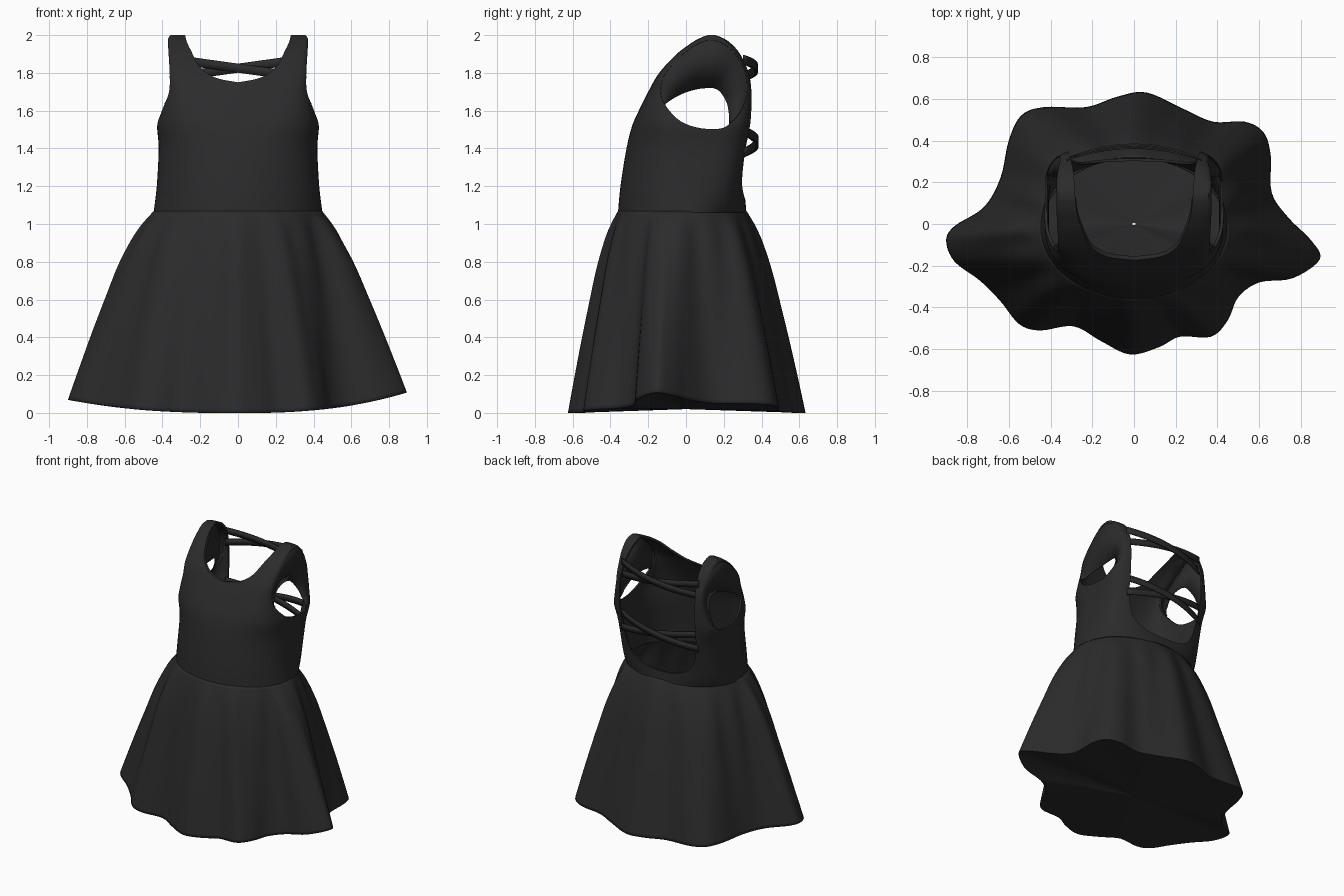
import bpy, bmesh, math
from mathutils import Vector

cube = bpy.data.objects.get("Cube")
if cube:
    bpy.data.objects.remove(cube)

fabric = bpy.data.materials.new("charcoal_fabric")
fabric.use_nodes = True
COLOUR = (0.024, 0.024, 0.024, 1)
fabric.diffuse_color = COLOUR
shader = fabric.node_tree.nodes["Principled BSDF"]
shader.inputs["Base Color"].default_value = COLOUR
shader.inputs["Roughness"].default_value = 0.9


def spline(points, steps, closed=False):
    """Smooth curve through the points."""
    pts = [Vector(p) for p in points]
    n = len(pts)
    pick = (lambda i: pts[i % n]) if closed else (lambda i: pts[max(0, min(n - 1, i))])
    out = []
    for i in range(n if closed else n - 1):
        a, b, c, d = (pick(i + k) for k in (-1, 0, 1, 2))
        for s in range(steps):
            t = s / steps
            out.append(b + (c - a) * t / 2 + (a - 2.5 * b + 2 * c - d / 2) * t * t
                       + (1.5 * (b - c) + (d - a) / 2) * t ** 3)
    return out if closed else out + [pts[-1]]


def lookup(table, t):
    """Linear interpolation in rows that start with their key."""
    for lo, hi in zip(table, table[1:]):
        if t <= hi[0]:
            k = max(0, (t - lo[0]) / (hi[0] - lo[0]))
            return [a + (b - a) * k for a, b in zip(lo, hi)][1:]
    return list(table[-1][1:])


def loft(name, rings, closed=True, caps=False):
    """Skin a list of equally long rings of points."""
    bm = bmesh.new()
    rows = [[bm.verts.new(p) for p in ring] for ring in rings]
    n = len(rows[0])
    for lower, upper in zip(rows, rows[1:]):
        for i in range(n if closed else n - 1):
            j = (i + 1) % n
            bm.faces.new((lower[i], lower[j], upper[j], upper[i]))
    if caps:
        bm.faces.new(rows[0])
        bm.faces.new(rows[-1])
    bmesh.ops.recalc_face_normals(bm, faces=bm.faces)
    mesh = bpy.data.meshes.new(name)
    bm.to_mesh(mesh)
    bm.free()
    mesh.materials.append(fabric)
    obj = bpy.data.objects.new(name, mesh)
    bpy.context.collection.objects.link(obj)
    return obj


def finish(obj, thickness=0, angle=40):
    if thickness:
        mod = obj.modifiers.new("cloth", 'SOLIDIFY')
        mod.thickness = thickness
    bpy.ops.object.select_all(action='DESELECT')
    obj.select_set(True)
    bpy.context.view_layer.objects.active = obj
    bpy.ops.object.shade_smooth_by_angle(angle=math.radians(angle))


# Skirt: an oval gathered waist flaring into a wavy hem, closed underneath
hem = spline([(.89, -.17), (.85, -.08), (.74, .03), (.66, .15), (.655, .33), (.62, .44),
              (.53, .49), (.38, .49), (.24, .55), (.06, .63), (-.08, .61), (-.23, .56),
              (-.43, .56), (-.54, .52), (-.6, .4), (-.64, .22), (-.72, .08), (-.86, -.01),
              (-.9, -.08), (-.86, -.18), (-.74, -.27), (-.64, -.37), (-.55, -.48),
              (-.45, -.51), (-.29, -.49), (-.16, -.56), (-.02, -.625), (.12, -.59),
              (.22, -.54), (.37, -.54), (.45, -.46), (.5, -.35), (.6, -.28), (.76, -.26)],
             5, closed=True)
FLARE = spline([(0, 0), (.1, .18), (.27, .39), (.47, .57), (.67, .74), (.87, .9), (1, 1)], 4)
WAIST = 1.07
rings = []
for t, f in FLARE:
    ring = []
    for x, y in hem:
        a = math.atan2((y + .02) / .6, x / .85)
        lift = (.11 if x > 0 else .07) * abs(x / .9) ** 2.5
        pleat = 1 + .02 * math.cos(16 * a) * (1 - t) * min(1, 8 * t)
        ring.append(((.445 * math.cos(a) * (1 - f) + x * f) * pleat,
                     ((.34 * math.sin(a) - .02) * (1 - f) + y * f) * pleat,
                     WAIST + (lift - WAIST) * t))
    rings.append(ring)
finish(loft("skirt", rings), .006, 60)
finish(loft("skirt_underside", [[(x * k, y * k, .02 + (z - .02) * k) for x, y, z in rings[-1]]
                                for k in (.995, .8, .6, .4, .2, .01)], caps=False), 0, 60)

# Bodice: rows of height, half width, front, back, front and back squareness
BODY = [tuple(p) for p in spline([Vector(r) for r in (
    (1.06, .447, -.36, .32, 2, 2.2), (1.2, .43, -.347, .312, 2.1, 3.4),
    (1.4, .42, -.315, .335, 2.3, 4.5), (1.52, .428, -.285, .35, 2.8, 5.5),
    (1.6, .41, -.25, .357, 3.6, 6), (1.7, .388, -.2, .357, 5, 7),
    (1.8, .38, -.142, .338, 7.5, 8), (1.9, .375, -.05, .29, 8, 8),
    (1.96, .372, .03, .235, 8, 8), (1.985, .368, .075, .195, 8, 8),
    (2, .358, .115, .155, 8, 8))], 4)]


def body_solid(name, inset, bottom):
    rings = []
    for row, (z, w, front, back, e_front, e_back) in enumerate(BODY):
        mid, h = (front + back) / 2, max(.003, (back - front) / 2 - inset)
        ring = []
        for i in range(96):
            c, s = math.cos(i * math.tau / 96), math.sin(i * math.tau / 96)
            e = e_back if s > 0 else e_front
            ring.append((math.copysign(abs(c) ** (2 / e), c) * (w - inset),
                         mid + math.copysign(abs(s) ** (2 / e), s) * h,
                         bottom if row == 0 else z - inset))
        rings.append(ring)
    return loft(name, rings, caps=True)


def prism(name, outline, lo, hi, along_x=False):
    place = (lambda p, d: (d, p[0], p[1])) if along_x else (lambda p, d: (p[0], d, p[1]))
    return loft(name, [[place(p, d) for p in outline] for d in (lo, hi)], caps=True)


def opening(right_half):
    """Mirrored outline, open at the top, from the bottom centre outwards."""
    half = spline(right_half, 5)
    return [(x, z) for x, z in half] + [(-x, z) for x, z in reversed(half[1:])]


ARMHOLE = spline([(-.11, 1.63), (-.135, 1.7), (-.113, 1.79), (-.03, 1.885), (.055, 1.95),
                  (.14, 1.973), (.22, 1.94), (.285, 1.865), (.318, 1.78), (.32, 1.68),
                  (.28, 1.58), (.2, 1.51), (.08, 1.507), (-.03, 1.545)], 4, closed=True)
bodice = body_solid("bodice", 0, 1.06)
cutters = [
    body_solid("cavity", .012, 1.0),
    prism("armhole_cutter", ARMHOLE, -1, 1, along_x=True),
    prism("neck_cutter", opening([(0, 1.75), (.12, 1.775), (.2, 1.83), (.245, 1.91),
                                  (.28, 2), (.3, 2.2)]), -1, .14),
    prism("back_cutter", opening([(0, 1.13), (.14, 1.145), (.25, 1.21), (.3, 1.36),
                                  (.315, 1.6), (.31, 1.8), (.284, 2), (.28, 2.2)]), .13, 1)]
for cutter in cutters:
    cutter.hide_render = True
    mod = bodice.modifiers.new(cutter.name, 'BOOLEAN')
    mod.operation, mod.solver, mod.object = 'DIFFERENCE', 'EXACT', cutter
graph = bpy.context.evaluated_depsgraph_get()
cut_mesh = bpy.data.meshes.new_from_object(bodice.evaluated_get(graph))
bodice.modifiers.clear()
bodice.data = cut_mesh
for cutter in cutters:
    bpy.data.objects.remove(cutter)
finish(bodice)


def body_x(y, z):
    """Half width of the bodice at a depth and height."""
    w, front, back, e_front, e_back = lookup(BODY, z)
    mid = (front + back) / 2
    e = e_back if y > mid else e_front
    r = min(1, abs(y - mid) / ((back - front) / 2))
    return w * (1 - r ** e) ** (1 / e)


# Shoulder facings: cloth turned in from the upper armhole edge
outer = ARMHOLE[:45]
inner = spline([(-.11, 1.635), (-.05, 1.675), (.02, 1.705), (.1, 1.72), (.17, 1.71),
                (.22, 1.63), (.235, 1.51)], 8)
for side, label in ((1, "left"), (-1, "right")):
    edge, turned = [], []
    for i, (y, z) in enumerate(outer):
        k = i / (len(outer) - 1)
        x = max(.33, body_x(y, z) - .006)
        iy, iz = inner[round(k * (len(inner) - 1))]
        inset = .08 * math.sin(math.pi * k) ** .6
        edge.append((side * x, y, z))
        turned.append((side * min(x, body_x(iy, iz) - inset), iy, iz))
    finish(loft(label + "_shoulder_facing", [edge, turned], closed=False), .006)

# Crossed back straps, two pairs
for label, high, low in (("upper", 1.87, 1.78), ("lower", 1.49, 1.38)):
    for side, way in ((1, "left"), (-1, "right")):
        rows = []
        for i in range(17):
            u = i / 8 - 1
            z = (high + low) / 2 + side * u * (high - low) / 2
            y = (.31 if label == "upper" else .315) + (.064 + side * .006) * (1 - u * u)
            rows.append([(.325 * u, y, z - .024), (.325 * u, y, z + .024)])
        finish(loft(f"{label}_{way}_back_strap", rows, closed=False), .008)
